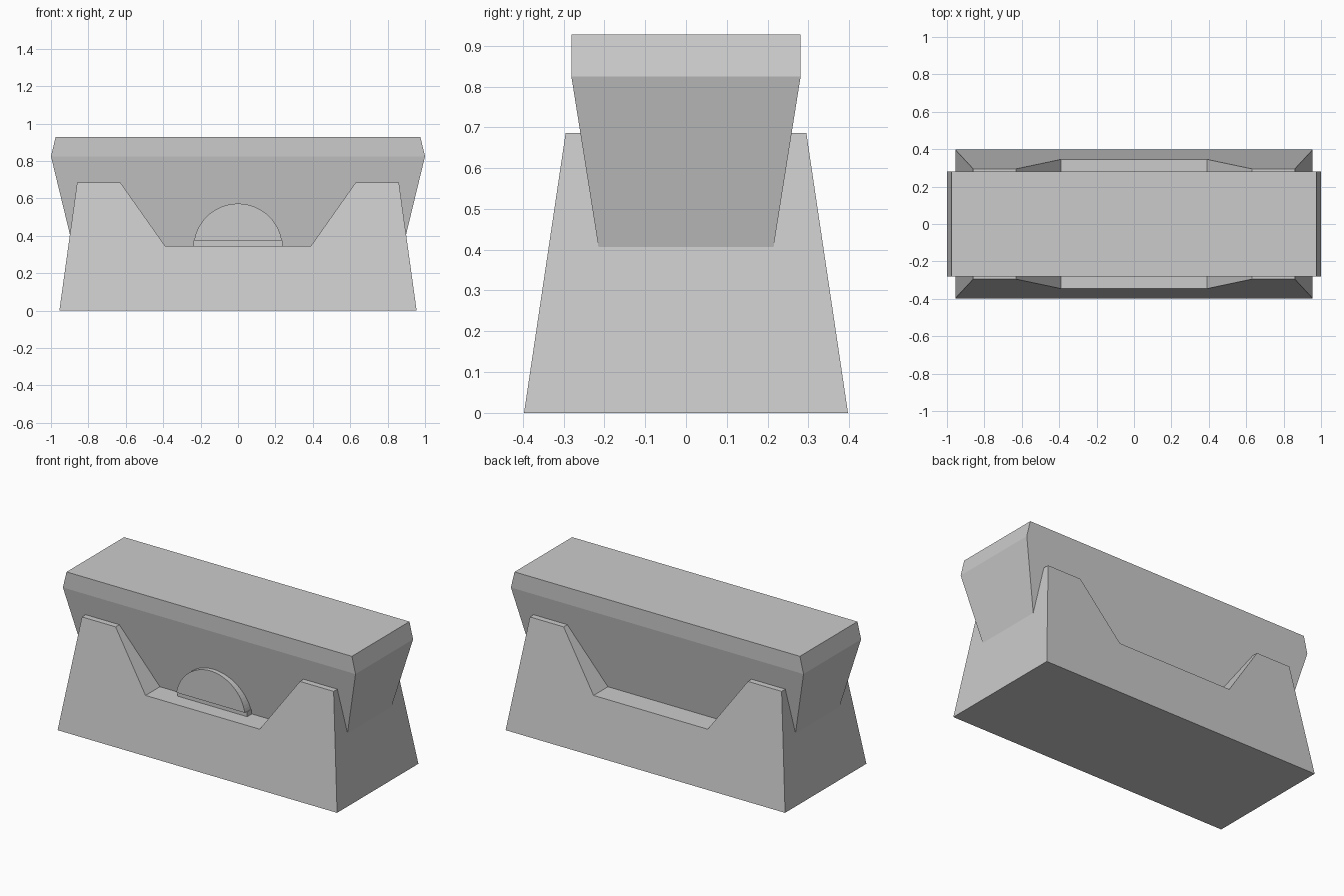
import bpy, bmesh, math
from mathutils import Vector

if "Cube" in bpy.data.objects:
    bpy.data.objects.remove(bpy.data.objects["Cube"])

grey = bpy.data.materials.new("plain grey")
grey.diffuse_color = (0.6, 0.6, 0.6, 1)
grey.use_nodes = True
grey.node_tree.nodes["Principled BSDF"].inputs["Base Color"].default_value = grey.diffuse_color


def finish(name, bm):
    bmesh.ops.recalc_face_normals(bm, faces=bm.faces)
    me = bpy.data.meshes.new(name)
    bm.to_mesh(me)
    bm.free()
    me.materials.append(grey)
    ob = bpy.data.objects.new(name, me)
    bpy.context.collection.objects.link(ob)
    return ob


def front_prism(name, profile, y_front, y_back):
    """Extrude an (x, z) outline along y; the y limits are functions of z."""
    bm = bmesh.new()
    front = [bm.verts.new((x, y_front(z), z)) for x, z in profile]
    back = [bm.verts.new((x, y_back(z), z)) for x, z in profile]
    bm.faces.new(front)
    bm.faces.new(back[::-1])
    n = len(profile)
    for i in range(n):
        j = (i + 1) % n
        bm.faces.new((front[i], back[i], back[j], front[j]))
    return finish(name, bm)


def stacked_block(name, levels):
    """Join rectangles given as (half x, half y, z) from bottom to top."""
    bm = bmesh.new()
    rings = [[bm.verts.new((sx * hx, sy * hy, z))
              for sx, sy in ((-1, -1), (1, -1), (1, 1), (-1, 1))]
             for hx, hy, z in levels]
    bm.faces.new(rings[0][::-1])
    bm.faces.new(rings[-1])
    for lo, hi in zip(rings, rings[1:]):
        for i in range(4):
            j = (i + 1) % 4
            bm.faces.new((lo[i], lo[j], hi[j], hi[i]))
    return finish(name, bm)


# Tapered cradle with a wide trapezoid notch through it
half = [(0.955, 0.0), (0.86, 0.686), (0.63, 0.686), (0.39, 0.346)]
outline = half + [(-x, z) for x, z in reversed(half)]
taper = lambda z: 0.397 - 0.102 * z / 0.686
front_prism("cradle_base", outline, lambda z: -taper(z), taper)

# Wedge-shaped block resting in the cradle, with a bevelled end rim
stacked_block("upper_block", [(0.884, 0.205, 0.346),
                              (1.0, 0.281, 0.825),
                              (0.975, 0.281, 0.928)])

# Half-round dial on the front of the block
R, CZ, CUT = 0.238, 0.334, 0.376
a0 = math.asin((CUT - CZ) / R)
arc = [a0 + (math.pi - 2 * a0) * i / 32 for i in range(33)]
front_prism("half_round_dial",
            [(R * math.cos(a), CZ + R * math.sin(a)) for a in arc],
            lambda z: -0.268, lambda z: -0.2)

# Low recessed strip under the dial
front_prism("dial_foot",
            [(-R, 0.34), (R, 0.34), (R, CUT), (-R, CUT)],
            lambda z: -0.25, lambda z: -0.2)
